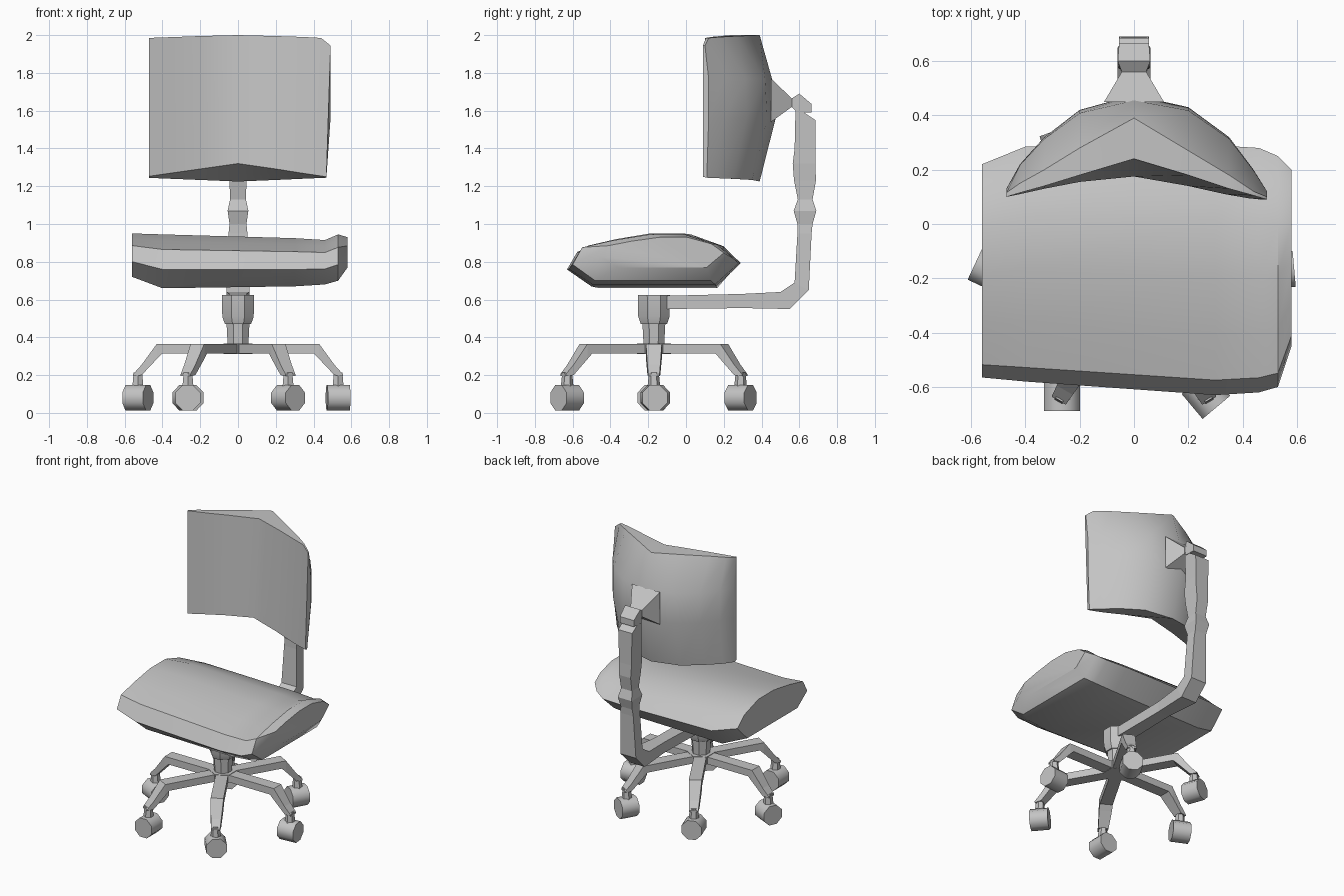
import bpy
import bmesh
from math import cos, sin, radians
from mathutils import Matrix, Vector

default_cube = bpy.data.objects.get("Cube")
if default_cube:
    bpy.data.objects.remove(default_cube, do_unlink=True)

# One plain grey for the whole chair
grey = bpy.data.materials.new("plain_grey")
grey.use_nodes = True
colour = (0.55, 0.55, 0.55, 1)
grey.diffuse_color = colour
grey.node_tree.nodes["Principled BSDF"].inputs["Base Color"].default_value = colour


def finish(name, bm, smooth_angle=0):
    """Turn a bmesh into a named, coloured and shaded object."""
    bmesh.ops.recalc_face_normals(bm, faces=bm.faces)
    mesh = bpy.data.meshes.new(name)
    bm.to_mesh(mesh)
    bm.free()
    mesh.materials.append(grey)
    obj = bpy.data.objects.new(name, mesh)
    bpy.context.collection.objects.link(obj)
    if smooth_angle:
        bpy.ops.object.select_all(action="DESELECT")
        obj.select_set(True)
        bpy.context.view_layer.objects.active = obj
        bpy.ops.object.shade_smooth_by_angle(angle=radians(smooth_angle))
    return obj


def loft(name, rings, smooth_angle=0, transform=None):
    """Skin a list of equal-length point rings and cap both ends."""
    bm = bmesh.new()
    loops = [[bm.verts.new(point) for point in ring] for ring in rings]
    for lower, upper in zip(loops, loops[1:]):
        for i in range(len(lower)):
            j = (i + 1) % len(lower)
            bm.faces.new((lower[i], lower[j], upper[j], upper[i]))
    bm.faces.new(loops[0])
    bm.faces.new(loops[-1])
    if transform:
        bm.transform(transform)
    return finish(name, bm, smooth_angle)


def bar_ring(ya, za, yb, zb, half_width):
    """Rectangular ring between two points of the side profile."""
    return [(-half_width, ya, za), (half_width, ya, za),
            (half_width, yb, zb), (-half_width, yb, zb)]


# Seat cushion: one side profile scaled along the width
seat_profile = [(.14, 0), (0, .35), (.06, .72), (.25, .87), (.48, 1),
                (.7, 1), (.9, .78), (1, .48), (.86, 0)]
seat_stations = [(-.56, -.565, .22, .72, .95), (-.4, -.58, .285, .66, .945),
                 (.3, -.63, .29, .67, .925), (.46, -.62, .28, .68, .915),
                 (.53, -.6, .25, .7, .945), (.58, -.45, .2, .77, .93)]
loft("seat_cushion",
     [[(x, front + u * (back - front), low + v * (high - low)) for u, v in seat_profile]
      for x, front, back, low, high in seat_stations], 35)


# Backrest: hollow front, bulging back, thin side edges
def backrest_ring(x, front_low, front_high, back_top, back_mid, top):
    centre = 1 - abs(x) / .49
    low_x = x * .955 if x > .3 else x
    back_low = min(.39, (back_top + back_mid) / 2)
    return [(low_x, front_low, 1.25 + .07 * centre),
            (x, front_high, top),
            (x, back_top, top),
            (x, back_mid - .02 * centre, 1.77),
            (x, back_mid, 1.56),
            (low_x, back_low, 1.245 - .02 * centre)]


backrest_stations = [(-.47, .1, .1, .115, .13, 1.985), (-.42, .11, .115, .15, .22, 1.987),
                     (-.33, .13, .14, .2, .32, 1.99), (-.2, .155, .18, .28, .42, 1.995),
                     (0, .175, .24, .39, .475, 2), (.2, .14, .18, .27, .43, 1.995),
                     (.35, .11, .13, .18, .32, 1.99), (.44, .095, .105, .12, .2, 1.985),
                     (.49, .09, .09, .1, .12, 1.945)]
loft("backrest", [backrest_ring(*station) for station in backrest_stations], 40)

# Bent support bar: under the seat, round the corner and up the back
loft("back_support", [bar_ring(*row) for row in (
    (-.1, .62, -.1, .55, .05), (.3, .63, .3, .555, .045), (.5, .64, .55, .55, .06),
    (.575, .69, .65, .65, .06), (.59, .95, .665, .95, .05), (.59, 1, .67, 1, .045),
    (.57, 1.07, .69, 1.07, .055), (.592, 1.13, .67, 1.13, .042),
    (.572, 1.23, .688, 1.23, .045), (.565, 1.32, .685, 1.32, .05),
    (.575, 1.4, .685, 1.4, .05), (.58, 1.62, .685, 1.55, .055))])

# Flared bracket and clamp holding the backrest
loft("backrest_bracket", [bar_ring(*row) for row in (
    (.45, 1.54, .45, 1.77, .11), (.56, 1.62, .56, 1.665, .045),
    (.59, 1.59, .6, 1.69, .06), (.665, 1.59, .665, 1.635, .055))])

# Hub block and neck beneath the seat
HUB_Y = -.17


def column(name, sides, levels):
    rings = []
    for z, radius in levels:
        ring = []
        for i in range(sides):
            angle = radians(360 * (i + .5) / sides)
            ring.append((radius * cos(angle), HUB_Y + radius * sin(angle), z))
        rings.append(ring)
    return loft(name, rings, 30 if sides > 6 else 0)


column("hub_block", 8, [(.47, .075), (.51, .09), (.625, .092)])
column("hub_neck", 8, [(.34, .058), (.48, .066)])
column("base_centre", 6, [(.313, .09), (.368, .09)])

# Six legs, each with a stem and an eight-sided caster
leg_profile = [(0, .315, .365, .04), (.4, .315, .365, .042),
               (.43, .285, .365, .042), (.51, .2, .255, .034), (.555, .195, .205, .03)]
wheel_yaws = (5, 60, 110, -25, 90, -50)
for number, yaw in enumerate(wheel_yaws, start=1):
    heading = radians(60 * (number - 1))
    place = Matrix.Translation((0, HUB_Y, 0)) @ Matrix.Rotation(heading, 4, "Z")
    loft(f"leg_{number}",
         [[(r, -w, low), (r, w, low), (r, w, high), (r, -w, high)]
          for r, low, high, w in leg_profile], transform=place)

    foot = place @ Vector((.53, 0, 0))
    stem = bmesh.new()
    bmesh.ops.create_cone(stem, cap_ends=True, segments=6, radius1=.035, radius2=.026,
                          depth=.09, matrix=Matrix.Translation(foot + Vector((0, 0, .17))))
    finish(f"caster_stem_{number}", stem)

    turn = Matrix.Rotation(radians(yaw), 4, "Z") @ Matrix.Rotation(radians(90), 4, "Y")
    wheel = bmesh.new()
    bmesh.ops.create_cone(wheel, cap_ends=True, segments=8, radius1=.072, radius2=.072,
                          depth=.12,
                          matrix=Matrix.Translation(foot + Vector((0, 0, .08))) @ turn
                          @ Matrix.Rotation(radians(22.5), 4, "Z"))
    finish(f"caster_wheel_{number}", wheel, 50)
